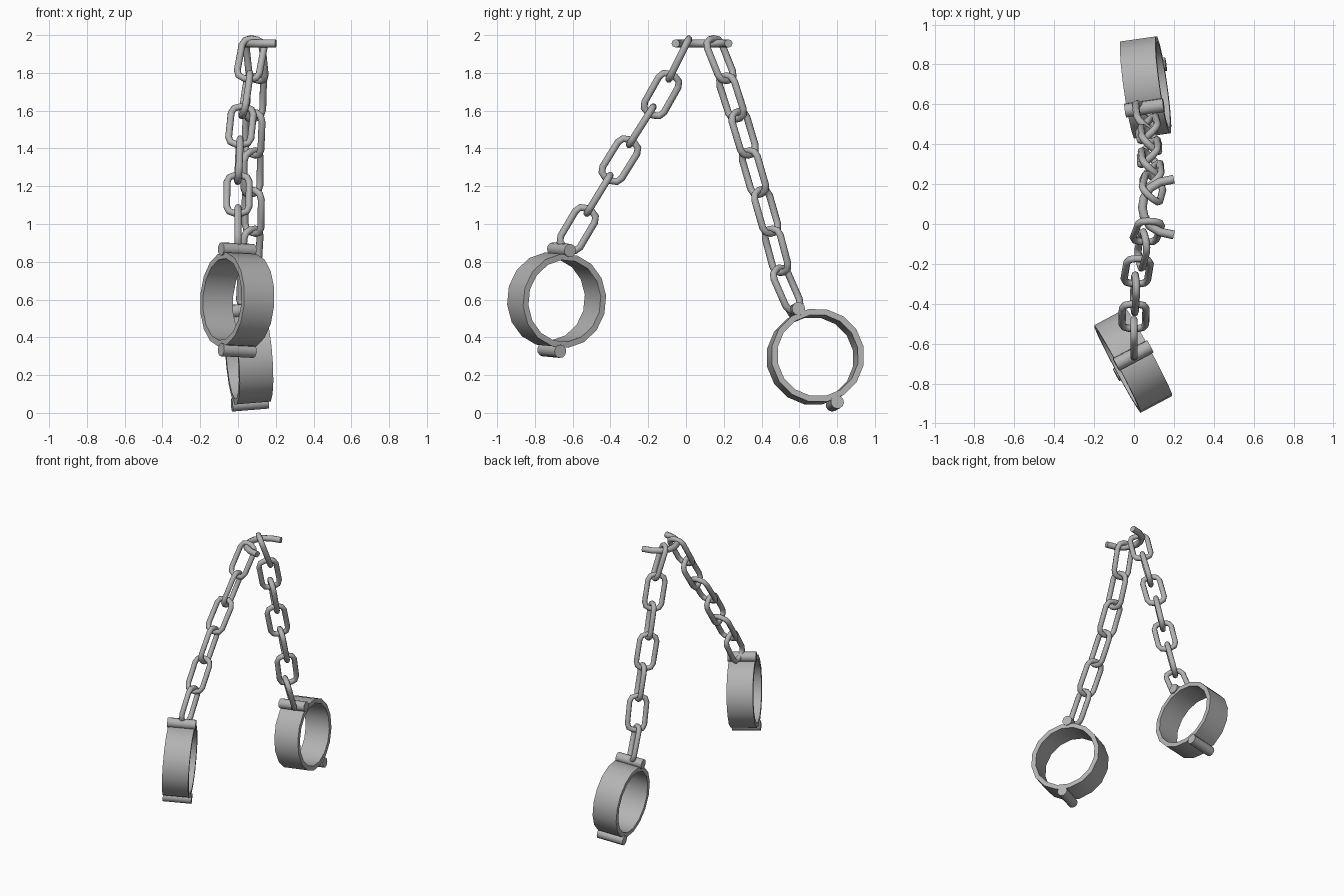
import bpy, math
from mathutils import Vector, Matrix

cube = bpy.data.objects.get("Cube")
if cube:
    bpy.data.objects.remove(cube, do_unlink=True)

steel = bpy.data.materials.new("grey_steel")
steel.use_nodes = True
grey = (0.45, 0.45, 0.45, 1)
steel.diffuse_color = grey
steel.node_tree.nodes["Principled BSDF"].inputs["Base Color"].default_value = grey


def frame(centre, x_dir, z_dir):
    """Matrix whose local z is z_dir and local x is x_dir made square to it."""
    z = Vector(z_dir).normalized()
    x = Vector(x_dir)
    x = (x - z * x.dot(z)).normalized()
    m = Matrix((x, z.cross(x), z)).transposed().to_4x4()
    m.translation = Vector(centre)
    return m


def finish(obj, angle=40):
    bpy.ops.object.select_all(action='DESELECT')
    obj.select_set(True)
    bpy.context.view_layer.objects.active = obj
    if obj.type == 'CURVE':
        bpy.ops.object.convert(target='MESH')
        obj = bpy.context.view_layer.objects.active
    obj.data.materials.clear()
    obj.data.materials.append(steel)
    bpy.ops.object.shade_smooth_by_angle(angle=math.radians(angle))
    return obj


def wire(name, points, closed, radius):
    """Round wire swept along a path."""
    cu = bpy.data.curves.new(name, 'CURVE')
    cu.dimensions = '3D'
    cu.bevel_depth = radius
    cu.bevel_resolution = 2
    cu.use_fill_caps = True
    sp = cu.splines.new('POLY')
    sp.points.add(len(points) - 1)
    for p, co in zip(sp.points, points):
        p.co = (*co, 1)
    sp.use_cyclic_u = closed
    obj = bpy.data.objects.new(name, cu)
    bpy.context.collection.objects.link(obj)
    return finish(obj, 60)


def link_path(half_w=0.059, half_l=0.118, r=0.042, steps=2):
    """Rounded rectangle in the local xz plane."""
    pts = []
    for q, (sx, sz) in enumerate([(1, 1), (-1, 1), (-1, -1), (1, -1)]):
        for i in range(steps + 1):
            a = math.pi / 2 * (q + i / steps)
            pts.append((sx * (half_w - r) + r * math.cos(a), 0,
                        sz * (half_l - r) + r * math.sin(a)))
    return pts


def chain(name, start, centres, end, widths):
    """Links at the centres, turned alternately to the two width directions.
    The start and end points only set the lean of the outermost links."""
    pts = [Vector(c) for c in (start, *centres, end)]
    for i in range(1, len(pts) - 1):
        obj = wire(f"{name}_link_{i}", link_path(), True, 0.0185)
        obj.matrix_world = frame(pts[i], widths[(i - 1) % 2], pts[i - 1] - pts[i + 1])


def cuff(name, centre, axis, up, radius=0.25, inner=0.218, half=0.09, sides=16):
    """Band with a hinge pin on top and a lock pin below."""
    m = frame(centre, up, axis)
    profile = [(inner, -half), (radius, -half), (radius, half), (inner, half)]
    verts, faces = [], []
    n = len(profile)
    for s in range(sides):
        a = math.tau * (s + 0.5) / sides
        verts += [(r * math.cos(a), r * math.sin(a), z) for r, z in profile]
        t = (s + 1) % sides
        for k in range(n):
            j = (k + 1) % n
            faces.append((s * n + k, t * n + k, t * n + j, s * n + j))
    me = bpy.data.meshes.new(name)
    me.from_pydata(verts, [], faces)
    band = bpy.data.objects.new(name + "_band", me)
    bpy.context.collection.objects.link(band)
    band.matrix_world = m
    finish(band)
    for part, side in (("hinge_pin", 1), ("lock_pin", -1)):
        bpy.ops.mesh.primitive_cylinder_add(vertices=12, radius=0.035, depth=0.195)
        pin = bpy.context.object
        pin.name = f"{name}_{part}"
        pin.matrix_world = m @ Matrix.Translation((side * 0.268, 0, 0))
        finish(pin)


# Curved hook that carries both chains
arc = [(0.2, -0.055), (0.13, -0.04), (0.08, -0.01), (0.05, 0.04), (0.042, 0.085),
       (0.05, 0.13), (0.08, 0.18), (0.13, 0.21), (0.2, 0.225)]
wire("hook", [(x, y, 1.956) for x, y in arc], False, 0.022)

# Front chain and cuff
chain("front_chain", (0.11, 0.05, 2.05),
      [(0.067, -0.038, 1.873), (0.042, -0.13, 1.685), (0.016, -0.237, 1.52),
       (0.005, -0.35, 1.338), (0, -0.463, 1.157), (0, -0.573, 0.973)],
      (0, -0.68, 0.79), [(1, 0, 0), (0, 1, 0.5)])
cuff("front_cuff", (-0.004, -0.685, 0.597), (0.88, 0.47, -0.045), (0, 0.026, 0.268))

# Back chain and cuff
chain("back_chain", (0.05, 0.09, 2.05),
      [(0.093, 0.18, 1.87), (0.09, 0.241, 1.67), (0.082, 0.305, 1.48),
       (0.075, 0.36, 1.272), (0.08, 0.424, 1.066), (0.07, 0.479, 0.858),
       (0.055, 0.533, 0.655)],
      (0.05, 0.64, 0.49), [(0.7, -0.7, 0), (0.7, 0.7, 0)])
cuff("back_cuff", (0.058, 0.685, 0.297), (0.985, 0.14, 0.08), (-0.006, -0.104, 0.25))
